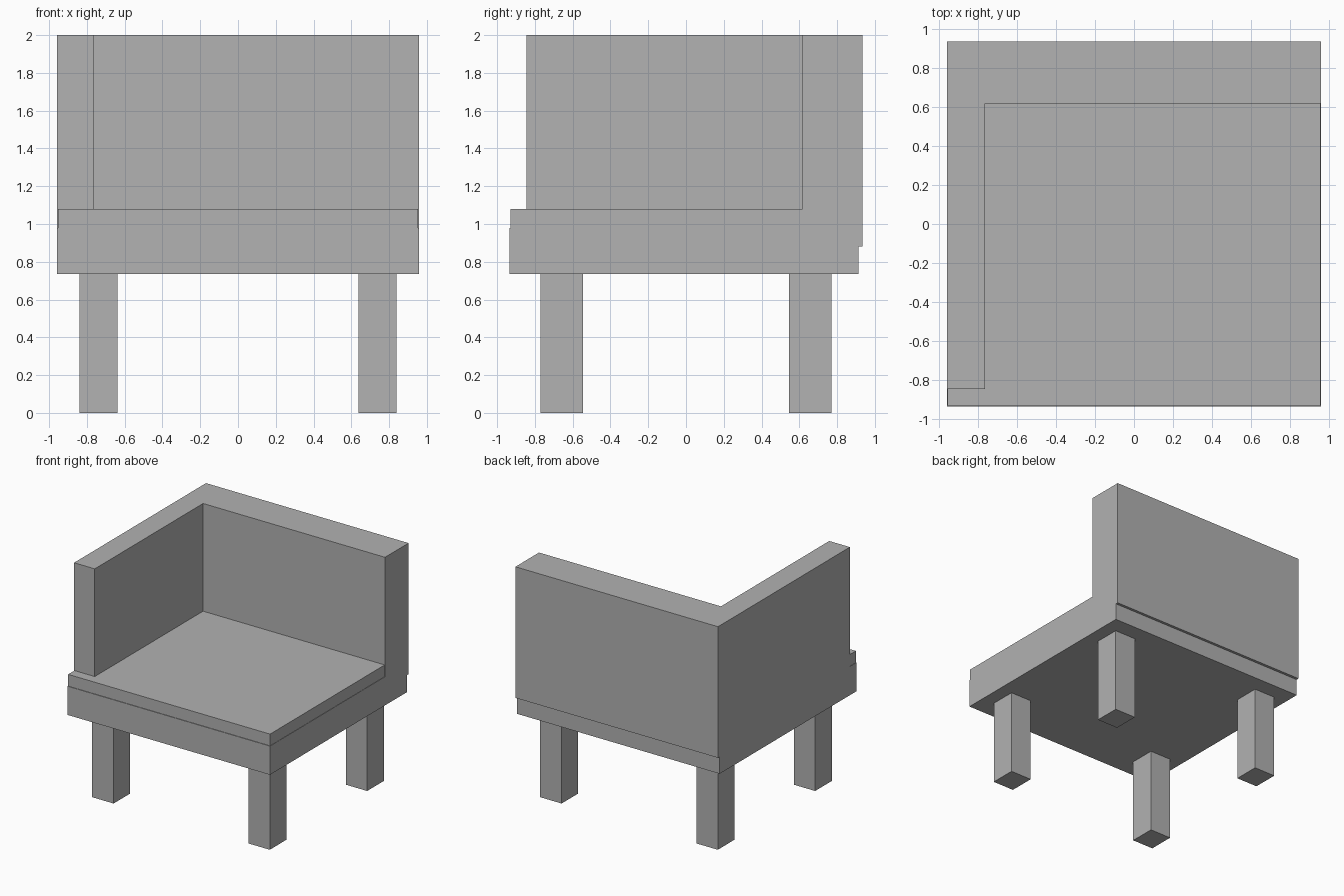
import bpy

cube = bpy.data.objects.get("Cube")
if cube:
    bpy.data.objects.remove(cube, do_unlink=True)

# Single flat colour
grey = bpy.data.materials.new("plain_grey")
grey.use_nodes = True
colour = (0.445, 0.445, 0.445, 1)
grey.diffuse_color = colour
for node in grey.node_tree.nodes:
    if node.type == 'BSDF_PRINCIPLED':
        node.inputs["Base Color"].default_value = colour


def box(name, low, high):
    """Box spanning two opposite corners."""
    centre = [(a + b) / 2 for a, b in zip(low, high)]
    bpy.ops.mesh.primitive_cube_add(size=1, location=centre)
    ob = bpy.context.object
    ob.name = name
    ob.scale = [b - a for a, b in zip(low, high)]
    bpy.ops.object.transform_apply(location=False, rotation=False, scale=True)
    ob.data.materials.append(grey)
    return ob


W = 0.957          # half width of the seat
BASE_TOP = 0.98

# Seat frame and slightly inset cushion
box("seat_base", (-W, -0.935, 0.735), (W, 0.912, BASE_TOP))
box("seat_cushion", (-W + 0.003, -0.93, BASE_TOP), (W - 0.003, 0.65, 1.08))

# Backrest overhangs the base at the rear; one arm on the right side
box("backrest", (-W, 0.617, 0.88), (W, 0.935, 2))
box("right_arm", (-W, -0.845, BASE_TOP), (-0.762, 0.617, 2))

# Four square legs
for sx, side in ((-1, "right"), (1, "left")):
    for sy, end in ((-1, "front"), (1, "back")):
        x, y = sx * 0.738, sy * 0.657
        box(f"{end}_{side}_leg", (x - 0.101, y - 0.112, 0),
            (x + 0.101, y + 0.112, 0.735))
